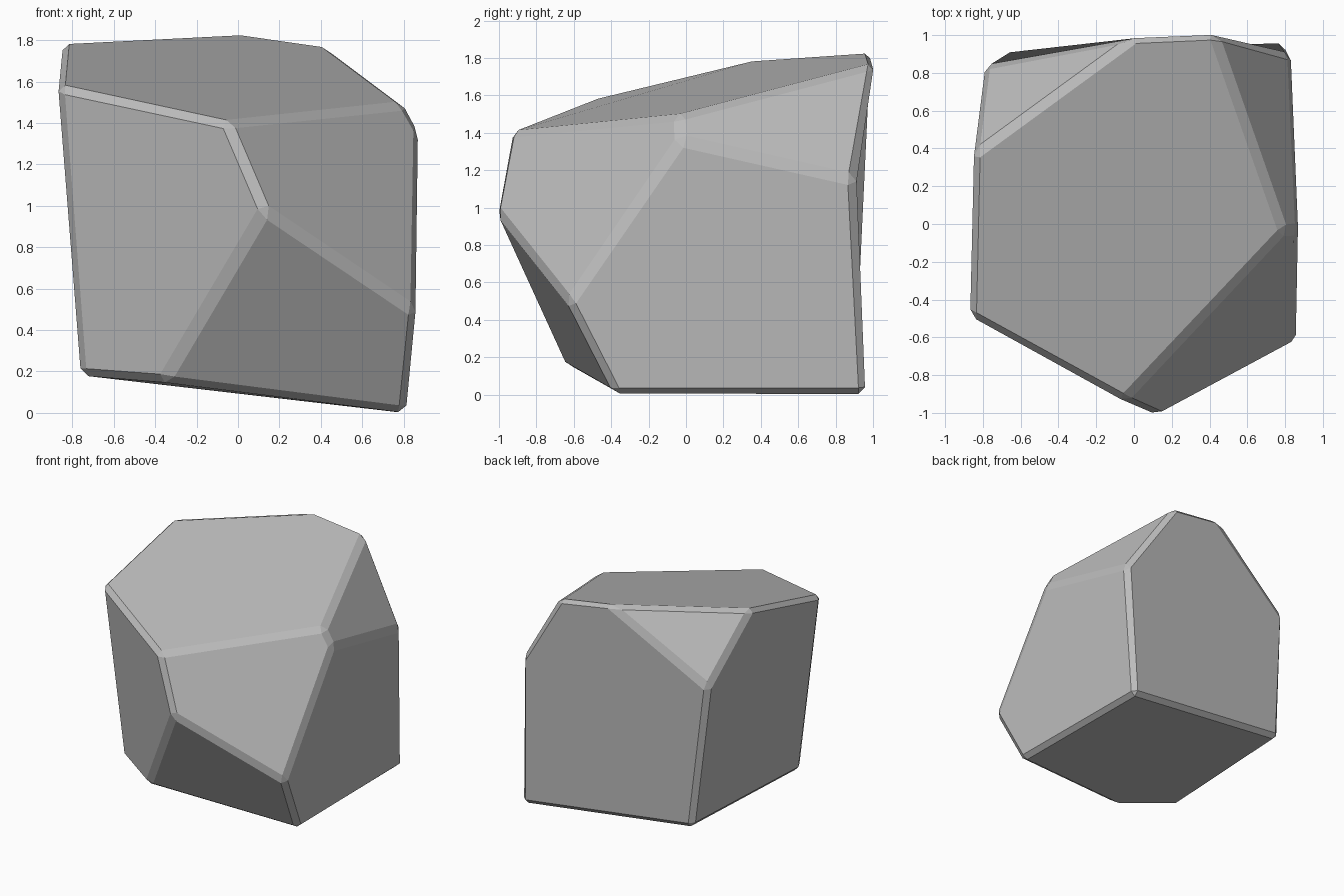
import bpy
import bmesh

cube = bpy.data.objects.get("Cube")
if cube:
    bpy.data.objects.remove(cube, do_unlink=True)

# Stone colour
stone = bpy.data.materials.new("grey_stone")
stone.use_nodes = True
grey = (0.5, 0.5, 0.5, 1)
stone.diffuse_color = grey
stone.node_tree.nodes["Principled BSDF"].inputs["Base Color"].default_value = grey

# Corners of the boulder, named by where they sit
corners = {
    "top_left": (-.87, -.49, 1.58), "top_front": (-.05, -.94, 1.405),
    "top_right": (.80, -.04, 1.495), "top_back_right": (.43, 1.01, 1.77),
    "top_back": (0, .99, 1.835), "top_back_left": (-.85, .37, 1.79),
    "shoulder": (.87, -.03, 1.36), "back_right": (.83, .90, 1.15),
    "back_left": (-.79, .84, 1.31), "nose": (.13, -1.02, .98),
    "cheek": (.86, -.63, .49), "base_right": (.81, -.38, 0),
    "base_back_right": (.80, .96, 0), "base_front": (-.36, -.64, .15),
    "base_left": (-.76, -.38, .18), "base_back_left": (-.69, .91, .18),
}

# Chiselled facets, each a loop of corners
facets = [
    "top_left top_front top_right top_back_right top_back top_back_left",
    "top_left base_left base_front nose top_front",
    "top_front nose cheek shoulder top_right",
    "nose base_front base_right cheek",
    "cheek base_right base_back_right back_right shoulder",
    "top_right shoulder back_right top_back_right",
    "top_back_right back_right base_back_right base_back_left back_left top_back",
    "top_back back_left top_back_left",
    "top_left top_back_left back_left base_back_left base_left",
    "base_front base_left base_back_left base_back_right base_right",
]

bm = bmesh.new()
verts = {name: bm.verts.new(co) for name, co in corners.items()}
for loop in facets:
    bm.faces.new([verts[name] for name in loop.split()])
bmesh.ops.recalc_face_normals(bm, faces=bm.faces)
mesh = bpy.data.meshes.new("boulder")
bm.to_mesh(mesh)
bm.free()

boulder = bpy.data.objects.new("boulder", mesh)
bpy.context.collection.objects.link(boulder)
mesh.materials.append(stone)

# Worn edges
bevel = boulder.modifiers.new("worn_edges", "BEVEL")
bevel.width = 0.036
bevel.segments = 1
bevel.limit_method = "NONE"
